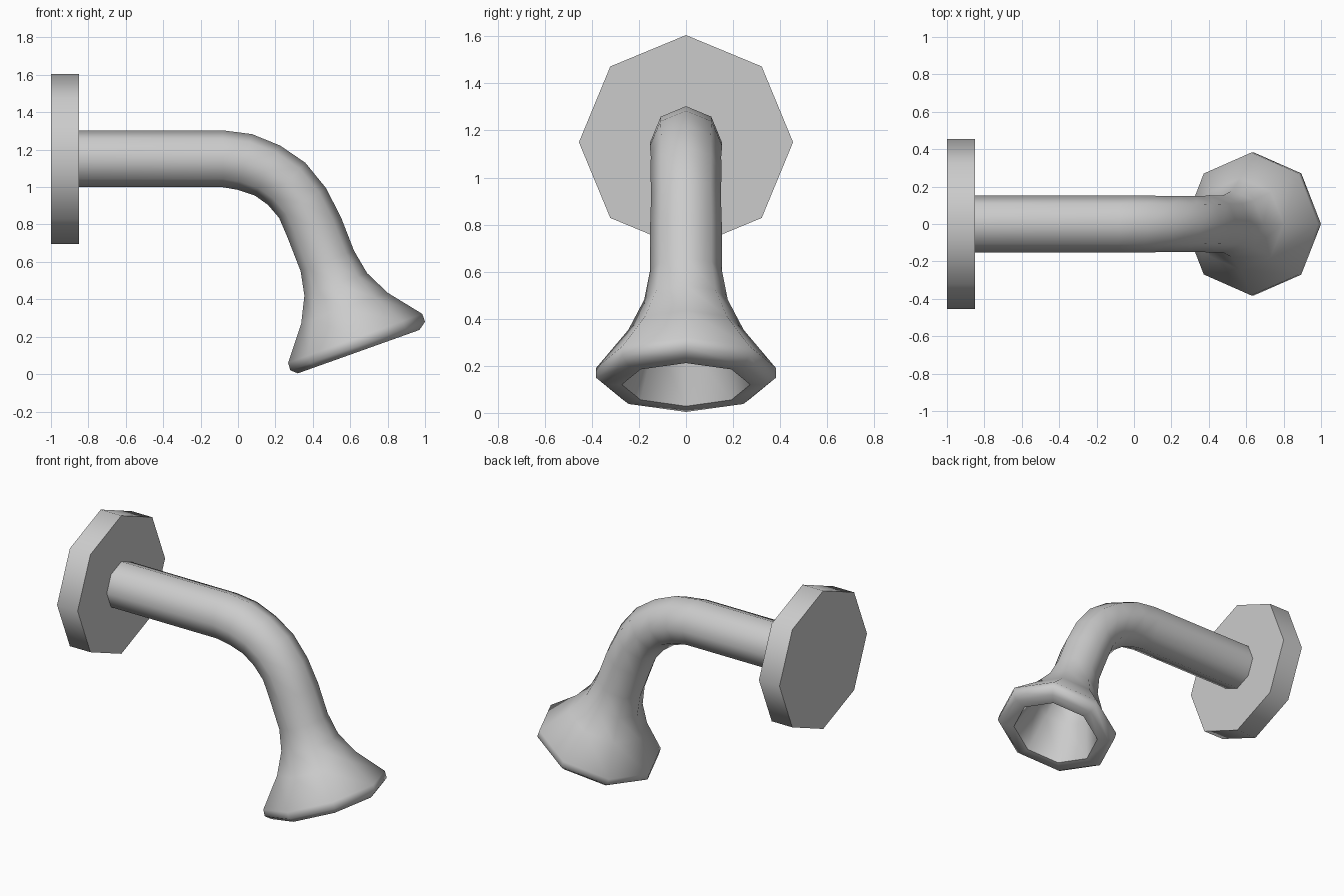
import bpy, bmesh, math
from mathutils import Vector

if "Cube" in bpy.data.objects:
    bpy.data.objects.remove(bpy.data.objects["Cube"])

SIDES = 8
metal = bpy.data.materials.new("grey metal")
metal.diffuse_color = (0.6, 0.6, 0.6, 1)
metal.use_nodes = True
metal.node_tree.nodes["Principled BSDF"].inputs["Base Color"].default_value = metal.diffuse_color


def loft(name, rings):
    """Skin octagonal rings, each given by its outer and inner bend points (x, z)."""
    bm = bmesh.new()
    loops = []
    for ox, oz, ix, iz in rings:
        a, b = Vector((ox, 0, oz)), Vector((ix, 0, iz))
        mid, arm = (a + b) / 2, (a - b) / 2
        side = Vector((0, arm.length, 0))
        angles = [2 * math.pi * k / SIDES for k in range(SIDES)]
        loops.append([bm.verts.new(mid + arm * math.cos(t) + side * math.sin(t)) for t in angles])
    for p, q in zip(loops, loops[1:]):
        for k in range(SIDES):
            n = (k + 1) % SIDES
            bm.faces.new((p[k], p[n], q[n], q[k]))
    bm.faces.new(loops[0])
    bm.faces.new(loops[-1])
    bmesh.ops.recalc_face_normals(bm, faces=bm.faces)
    mesh = bpy.data.meshes.new(name)
    bm.to_mesh(mesh)
    bm.free()
    obj = bpy.data.objects.new(name, mesh)
    bpy.context.collection.objects.link(obj)
    mesh.materials.append(metal)
    bpy.ops.object.select_all(action='DESELECT')
    obj.select_set(True)
    bpy.context.view_layer.objects.active = obj
    bpy.ops.object.shade_smooth_by_angle(angle=math.radians(60))
    return obj


def scaled(ring, f):
    """Shrink a ring about its own centre."""
    ox, oz, ix, iz = ring
    mx, mz = (ox + ix) / 2, (oz + iz) / 2
    return (mx + (ox - mx) * f, mz + (oz - mz) * f, mx + (ix - mx) * f, mz + (iz - mz) * f)


# wall plate
loft("wall_plate", [(-1.0, 1.605, -1.0, 0.695), (-0.85, 1.605, -0.85, 0.695)])

# straight pipe, bend and flared head
outer = [
    (-0.86, 1.303, -0.86, 0.999),
    (-0.08, 1.303, -0.08, 0.999),
    (0.075, 1.283, 0.00, 0.985),
    (0.225, 1.222, 0.09, 0.955),
    (0.36, 1.13, 0.16, 0.905),
    (0.47, 0.995, 0.22, 0.835),
    (0.55, 0.84, 0.265, 0.73),
    (0.62, 0.66, 0.335, 0.55),
    (0.69, 0.54, 0.355, 0.42),
    (0.80, 0.435, 0.338, 0.27),
    (0.985, 0.322, 0.268, 0.06),
]
# rounded rim
rim = [(1.0, 0.28, 0.28, 0.02), (0.97, 0.236, 0.32, 0.004)]
# hollow mouth
mouth = [scaled(rim[-1], 0.79)] + [scaled(outer[i], f) for i, f in ((9, 0.76), (8, 0.72), (7, 0.7), (6, 0.7))]
loft("pipe_and_head", outer + rim + mouth)
